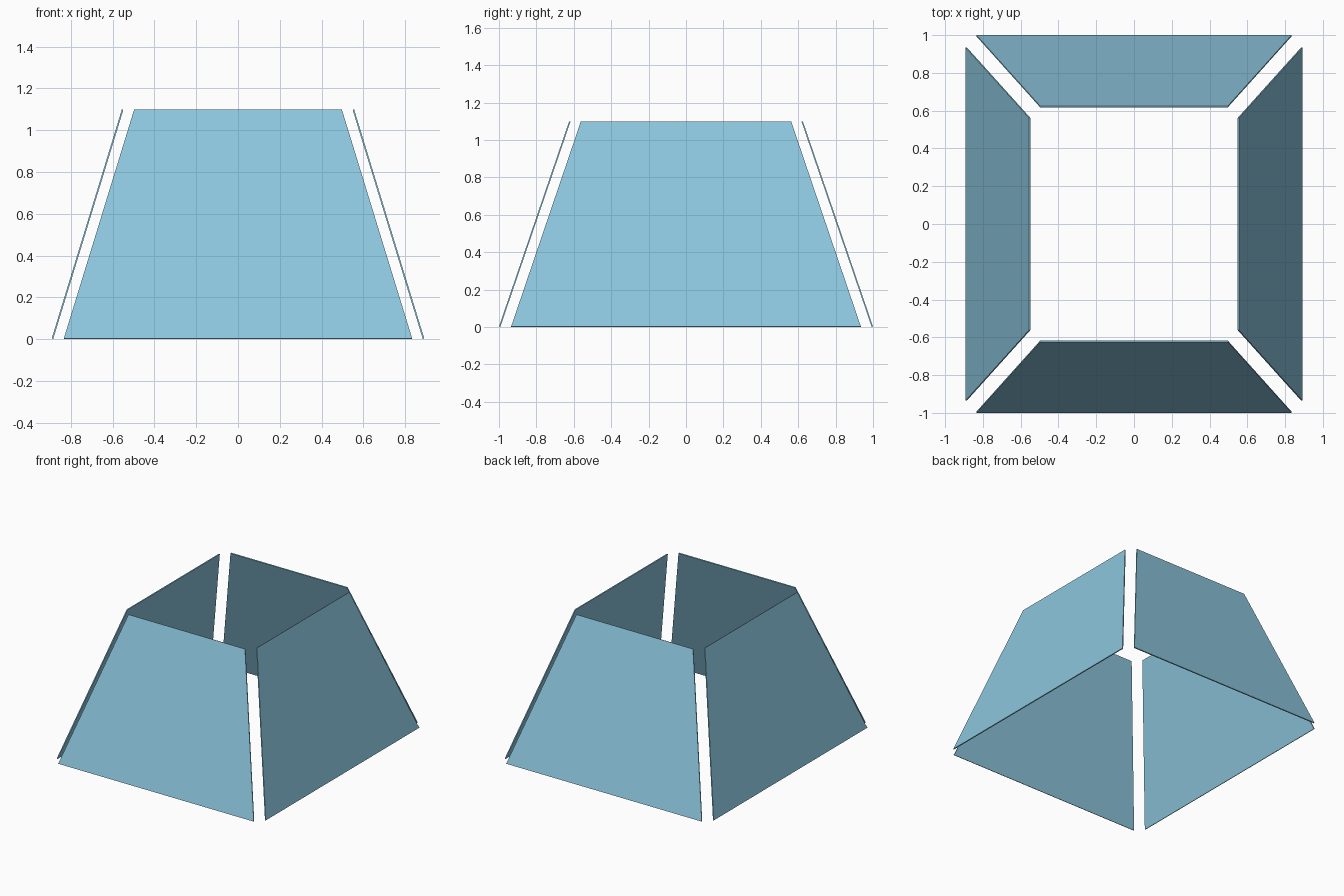
import bpy, bmesh, math
from mathutils import Vector, Matrix

if "Cube" in bpy.data.objects:
    bpy.data.objects.remove(bpy.data.objects["Cube"])

THICK = 0.0075
Z_LOW, Z_TOP = 0.0025, 1.1

glass = bpy.data.materials.new("pale_blue")
glass.diffuse_color = (0.265, 0.57, 0.73, 1.0)
glass.use_nodes = True
glass.node_tree.nodes["Principled BSDF"].inputs["Base Color"].default_value = glass.diffuse_color


def panel(name, half_low, half_top, out_low, out_top, turn):
    """Thin leaning trapezoid, made facing -y, then turned about z."""
    bm = bmesh.new()
    outer = [Vector(p) for p in ((-half_low, -out_low, Z_LOW), (half_low, -out_low, Z_LOW),
                                 (half_top, -out_top, Z_TOP), (-half_top, -out_top, Z_TOP))]
    normal = (outer[1] - outer[0]).cross(outer[3] - outer[0]).normalized()
    face = bm.faces.new([bm.verts.new(p) for p in outer])
    # thicken inwards
    grown = bmesh.ops.extrude_face_region(bm, geom=[face], use_keep_orig=True)
    moved = [g for g in grown["geom"] if isinstance(g, bmesh.types.BMVert)]
    bmesh.ops.translate(bm, verts=moved, vec=-normal * THICK)
    bmesh.ops.recalc_face_normals(bm, faces=bm.faces)
    bm.transform(Matrix.Rotation(math.radians(turn), 4, 'Z'))
    mesh = bpy.data.meshes.new(name)
    bm.to_mesh(mesh)
    bm.free()
    mesh.materials.append(glass)
    obj = bpy.data.objects.new(name, mesh)
    bpy.context.collection.objects.link(obj)


# Front and back panels
panel("front_panel", 0.834, 0.497, 1.0, 0.625, 0)
panel("back_panel", 0.834, 0.497, 1.0, 0.625, 180)
# Side panels
panel("right_panel", 0.935, 0.562, 0.892, 0.556, 90)
panel("left_panel", 0.935, 0.562, 0.892, 0.556, 270)
